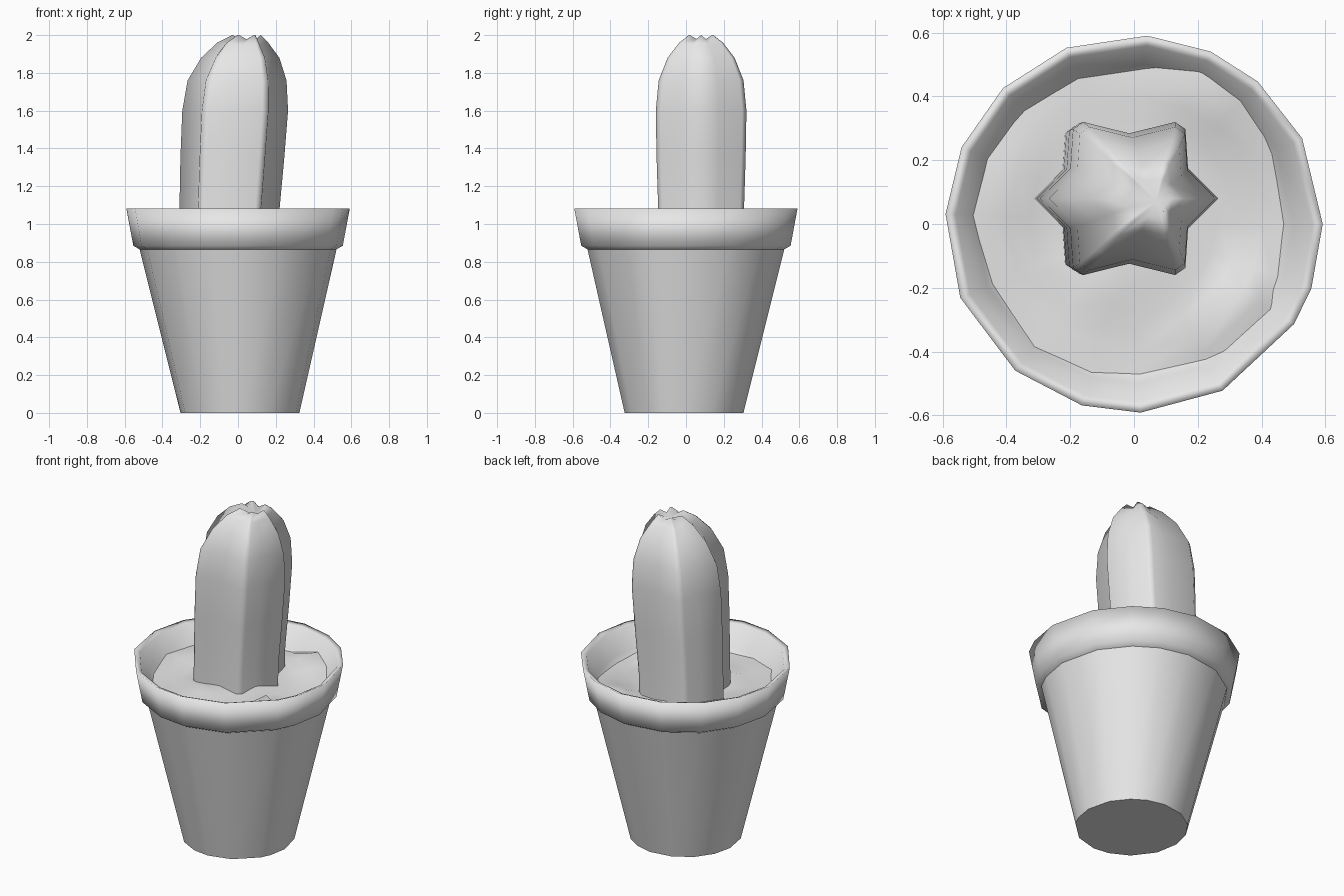
import bpy, bmesh
from math import sin, cos, radians, exp, hypot

if "Cube" in bpy.data.objects:
    bpy.data.objects.remove(bpy.data.objects["Cube"], do_unlink=True)

# One plain grey for everything
grey = bpy.data.materials.new("plain_grey")
grey.use_nodes = True
grey.diffuse_color = (0.8, 0.8, 0.8, 1)
grey.node_tree.nodes["Principled BSDF"].inputs["Base Color"].default_value = (0.8, 0.8, 0.8, 1)


def loft(name, rings, cap_start=None, cap_end=None, sharp=180):
    """Skin a list of equal-length point rings; caps are centre points."""
    bm = bmesh.new()
    loops = [[bm.verts.new(p) for p in ring] for ring in rings]
    n = len(loops[0])
    for a, b in zip(loops, loops[1:]):
        for i in range(n):
            j = (i + 1) % n
            bm.faces.new((a[i], a[j], b[j], b[i]))
    for loop, centre in ((loops[0], cap_start), (loops[-1], cap_end)):
        if centre:
            c = bm.verts.new(centre)
            for i in range(n):
                bm.faces.new((loop[(i + 1) % n], loop[i], c) if loop is loops[0]
                             else (loop[i], loop[(i + 1) % n], c))
    mesh = bpy.data.meshes.new(name)
    bm.to_mesh(mesh)
    bm.free()
    mesh.materials.append(grey)
    obj = bpy.data.objects.new(name, mesh)
    bpy.context.collection.objects.link(obj)
    bpy.ops.object.select_all(action="DESELECT")
    obj.select_set(True)
    bpy.context.view_layer.objects.active = obj
    if sharp < 180:
        bpy.ops.object.shade_smooth_by_angle(angle=radians(sharp))
    else:
        bpy.ops.object.shade_smooth()
    return obj


# Uneven hand-made pot outline, as angles around the axis
POT = [radians(a) for a in (0, 27, 49, 66, 86, 111, 134, 156, 177,
                            203, 231, 254, 272, 298, 328, 340)]


def pot_ring(r, z, cx=0.0, cy=0.0):
    return [(cx + r * cos(a), cy + r * sin(a), z) for a in POT]


# Tapered pot body with closed base
loft("pot_body", [pot_ring(0.315, 0, 0.01, -0.01), pot_ring(0.525, 0.88)],
     cap_start=(0.01, -0.01, 0), sharp=60)

# Flared rim, folding over into the inner wall
loft("pot_rim", [pot_ring(r, z) for r, z in
                 ((0.515, 0.862), (0.555, 0.885), (0.592, 1.083),
                  (0.56, 1.07), (0.50, 0.955), (0.47, 0.93))])


# Lumpy soil: gentle waves and a few clods
CLODS = ((0.34, -0.24, 0.11, 0.06), (-0.12, -0.21, 0.05, 0.05),
         (0.2, 0.42, 0.07, 0.14), (-0.42, 0.1, 0.05, 0.12))


def soil_height(x, y):
    z = 0.94 + 0.012 * sin(9 * x + 1) * cos(8 * y)
    return z + sum(h * exp(-(hypot(x - cx, y - cy) / w) ** 2) for cx, cy, h, w in CLODS)


soil = []
for r in (0.52, 0.46, 0.40, 0.33, 0.26, 0.18, 0.09):
    soil.append([(x, y, soil_height(x, y)) for x, y, _ in pot_ring(r, 0)])
loft("soil", soil, cap_end=(0, 0, 0.94))

# Ribbed cactus: pointed side ribs, blunt diagonal ribs, valleys between
STAR = [(0, 1.0)]
for deg, rad in ((27, 0.74), (51, 1.0), (59, 1.0), (90, 0.73)):
    STAR.append((deg, rad))
STAR += [(180 - d, r) for d, r in reversed(STAR[:-1])]
STAR += [(d + 180, r) for d, r in STAR[1:-1]]


def cactus_ring(z, r, cx, cy, depth=1.0):
    pts = []
    for deg, k in STAR:
        rad = r * (1 - (1 - k) * depth)
        a = radians(deg)
        pts.append((cx + rad * cos(a), cy + rad * sin(a), z - (1 - k) * max(0, z - 1.9) * 0.8))
    return pts


PROFILE = ((0.88, 0.265, -0.05), (1.08, 0.265, -0.045), (1.35, 0.275, -0.03),
           (1.6, 0.28, -0.015), (1.76, 0.262, -0.005), (1.88, 0.207, 0.012),
           (1.96, 0.135, 0.025), (2.0, 0.075, 0.045))
loft("cactus", [cactus_ring(z, r, cx, 0.08) for z, r, cx in PROFILE],
     cap_end=(0.07, 0.07, 1.955))
